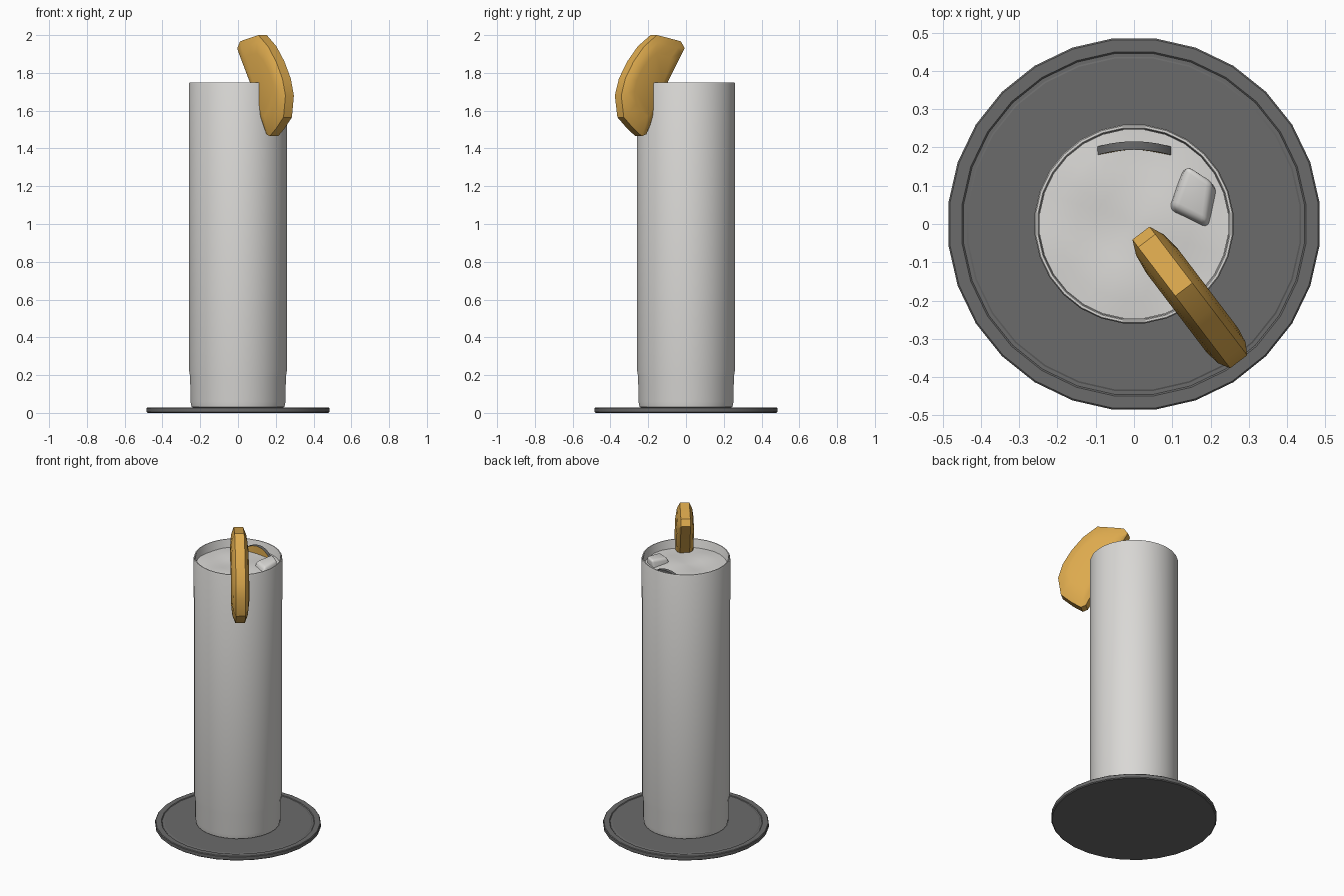
import bpy, bmesh, math, random
from mathutils import Vector

if "Cube" in bpy.data.objects:
    bpy.data.objects.remove(bpy.data.objects["Cube"])

random.seed(4)
SIDES = 28


def material(name, r, g, b):
    m = bpy.data.materials.new(name)
    m.diffuse_color = (r, g, b, 1)
    m.use_nodes = True
    m.node_tree.nodes["Principled BSDF"].inputs["Base Color"].default_value = m.diffuse_color
    return m


PALE = material("frosted_pale_grey", 0.70, 0.69, 0.67)
DARK = material("dark_grey", 0.145, 0.145, 0.145)
GOLD = material("citrus_gold", 0.72, 0.40, 0.075)


def finish(name, bm, mats, angle=40):
    bmesh.ops.recalc_face_normals(bm, faces=bm.faces)
    me = bpy.data.meshes.new(name)
    bm.to_mesh(me)
    bm.free()
    for m in mats:
        me.materials.append(m)
    ob = bpy.data.objects.new(name, me)
    bpy.context.collection.objects.link(ob)
    bpy.ops.object.select_all(action='DESELECT')
    ob.select_set(True)
    bpy.context.view_layer.objects.active = ob
    bpy.ops.object.shade_smooth_by_angle(angle=math.radians(angle))
    return ob


def bridge(bm, a, b):
    n = len(a)
    for i in range(n):
        bm.faces.new((a[i], a[(i + 1) % n], b[(i + 1) % n], b[i]))


def lathe(name, profile, mat, height=lambda x, y: 0, angle=40):
    """Spin a (radius, z) profile, capping both ends."""
    bm = bmesh.new()
    rings = []
    for r, z in profile:
        ring = []
        for i in range(SIDES):
            a = 2 * math.pi * (i + 0.5) / SIDES
            x, y = r * math.cos(a), r * math.sin(a)
            ring.append(bm.verts.new((x, y, z + height(x, y))))
        rings.append(ring)
    for a, b in zip(rings, rings[1:]):
        bridge(bm, a, b)
    bm.faces.new(rings[0])
    bm.faces.new(rings[-1])
    return finish(name, bm, [mat], angle)


# Coaster with a thin groove near its edge
lathe("coaster", [(0.482, 0.0), (0.488, 0.005), (0.488, 0.025), (0.484, 0.029),
                  (0.452, 0.029), (0.448, 0.025), (0.439, 0.025), (0.435, 0.027)],
      DARK, angle=25)

# Tall glass with a rounded foot and thin wall
lathe("glass", [(0.235, 0.026), (0.248, 0.032), (0.253, 0.06), (0.255, 0.19),
                (0.26, 0.22), (0.261, 1.742), (0.258, 1.75), (0.252, 1.75),
                (0.249, 1.744), (0.248, 0.08)], PALE)

# Drink with a gently rippled surface
lathe("drink", [(0.246, 0.09), (0.248, 1.695), (0.2, 1.697), (0.15, 1.70),
                (0.1, 1.70), (0.05, 1.70), (0.01, 1.70)], PALE,
      lambda x, y: 0.005 * math.sin(17 * x + 6 * y) * math.cos(19 * y - 5 * x))

# Ice cube: an uneven, softened block poking out of the drink
bm = bmesh.new()
bmesh.ops.create_cube(bm, size=1)
low = {(-1, -1): (0.07, 0.02), (1, -1): (0.20, -0.035), (1, 1): (0.23, 0.08), (-1, 1): (0.12, 0.14)}
high = {(-1, -1): (0.10, 0.045), (1, -1): (0.19, 0.0), (1, 1): (0.205, 0.11), (-1, 1): (0.14, 0.155)}
for v in bm.verts:
    key = (1 if v.co.x > 0 else -1, 1 if v.co.y > 0 else -1)
    top = v.co.z > 0
    x, y = (high if top else low)[key]
    v.co = (x, y, (1.735 + 0.12 * (y - 0.06)) if top else 1.63)
bmesh.ops.bevel(bm, geom=list(bm.edges), offset=0.016, segments=3, profile=0.5, affect='EDGES')
finish("ice_cube", bm, [PALE], 60)

# Curved citrus slice half sunk in the drink: gold front, dark rind and back
bm = bmesh.new()
faces = []
for back in (0, 1):
    rim = []
    for i in range(24):
        a = 2 * math.pi * i / 24
        x, z = 0.125 * math.cos(a), 1.618 + 0.125 * math.sin(a)
        rim.append(bm.verts.new((x, 0.194 - 1.5 * x * x + 0.022 * back, z)))
    cen = bm.verts.new((0, 0.194 + 0.022 * back, 1.618))
    for i in range(24):
        f = bm.faces.new((rim[i], rim[(i + 1) % 24], cen))
        f.material_index = back
    faces.append(rim)
before = set(bm.faces)
bridge(bm, faces[0], faces[1])
for f in bm.faces:
    if f not in before:
        f.material_index = 1
finish("sunken_slice", bm, [GOLD, DARK], 40)

# Chunky citrus wedge hooked over the rim: outline in (outward, height)
outline = [(0.03, 1.93), (0.055, 1.967), (0.14, 1.985), (0.215, 2.0), (0.30, 1.94), (0.37, 1.86),
           (0.425, 1.77), (0.452, 1.68), (0.435, 1.565), (0.37, 1.505), (0.315, 1.465),
           (0.285, 1.475), (0.235, 1.57), (0.14, 1.755)]
cu = sum(p[0] for p in outline) / len(outline)
cz = sum(p[1] for p in outline) / len(outline)
out, side = Vector((0.605, -0.796, 0)), Vector((0.796, 0.605, 0))
bm = bmesh.new()
rings = []
for v, s in ((-0.052, 0.62), (-0.045, 0.84), (-0.028, 1), (0.028, 1), (0.045, 0.84), (0.052, 0.62)):
    rings.append([bm.verts.new(out * (cu + (u - cu) * s) + side * v
                               + Vector((0, 0, cz + (z - cz) * s))) for u, z in outline])
for a, b in zip(rings, rings[1:]):
    bridge(bm, a, b)
bm.faces.new(rings[0])
bm.faces.new(rings[-1])
finish("rim_wedge", bm, [GOLD], 35)
